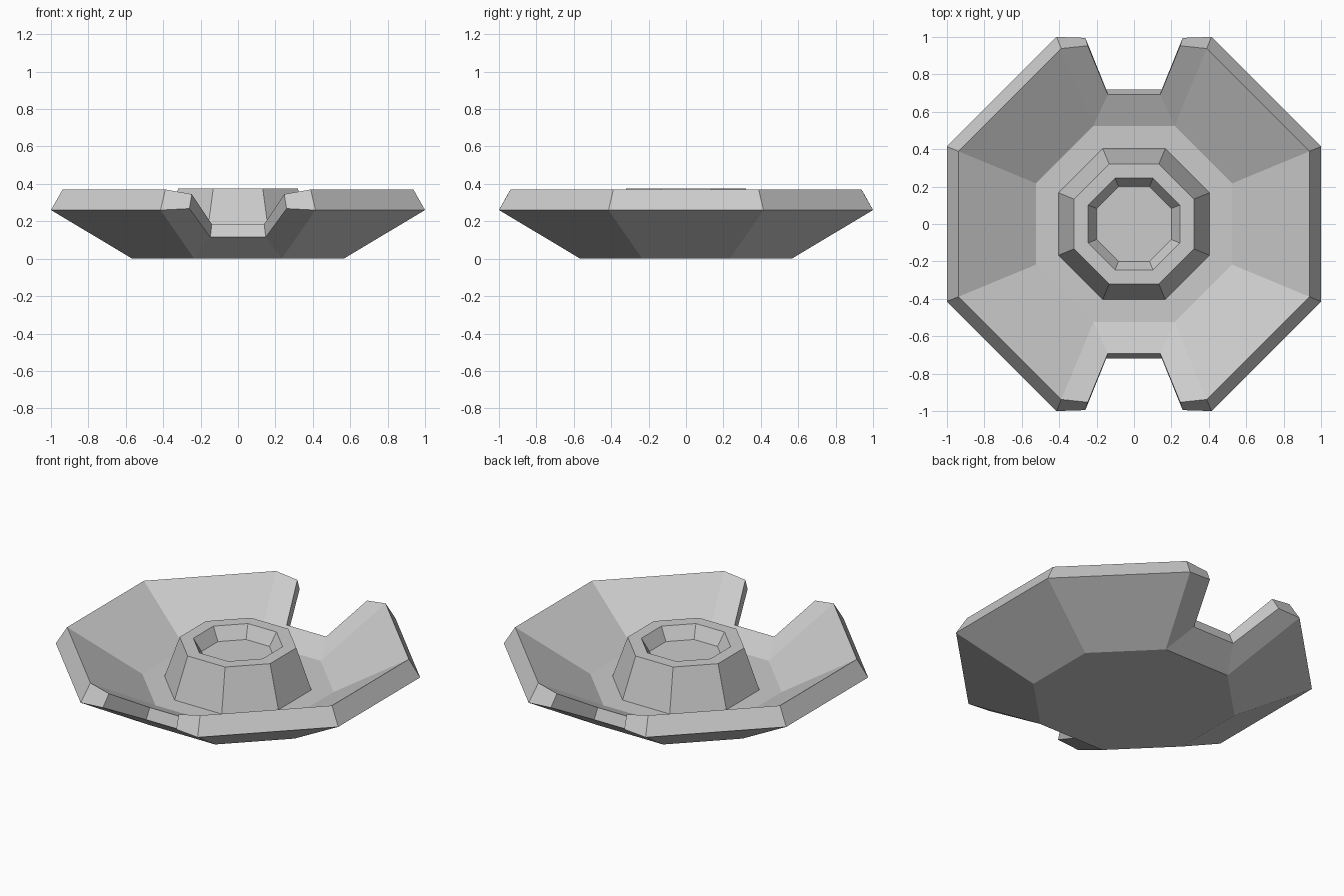
import bpy, bmesh, math
from mathutils import Matrix

if "Cube" in bpy.data.objects:
    bpy.data.objects.remove(bpy.data.objects["Cube"])


def octagon(apothem, z):
    """Eight corners, starting left of the front side, going counter-clockwise."""
    r = apothem / math.cos(math.pi / 8)
    angles = [math.radians(-112.5 + 45 * k) for k in range(8)]
    return [(r * math.cos(a), r * math.sin(a), z) for a in angles]


def finish(bm, name):
    bmesh.ops.recalc_face_normals(bm, faces=bm.faces)
    mesh = bpy.data.meshes.new(name)
    bm.to_mesh(mesh)
    bm.free()
    obj = bpy.data.objects.new(name, mesh)
    bpy.context.collection.objects.link(obj)
    return obj


def bridge(bm, a, b):
    for k in range(len(a)):
        j = (k + 1) % len(a)
        bm.faces.new((a[k], a[j], b[j], b[k]))


def shell(bm, floor, rim, notch):
    """Floor plus sloped sides; the front and back sides dip into a notch."""
    low = [bm.verts.new(p) for p in floor]
    top = [bm.verts.new(p) for p in rim]
    bm.faces.new(low)
    loop = []
    for k in range(8):
        j = (k + 1) % 8
        loop.append(top[k])
        if k % 4:
            bm.faces.new((low[k], low[j], top[j], top[k]))
            continue
        s = -1 if k == 0 else 1
        pts = [(x * s * m, y * s, z) for m, order in ((1, notch), (-1, notch[::-1]))
               for x, y, z in order]
        if k == 0:
            pts = [(x, y, z) for x, y, z in pts]
        n = [bm.verts.new(p) for p in pts]
        bm.faces.new((low[k], n[0 + 1], n[0], top[k]))
        bm.faces.new((low[k], low[j], n[2], n[1]))
        bm.faces.new((low[j], top[j], n[3], n[2]))
        loop += n
    return loop


# Octagonal tray with a notch at front and back
bm = bmesh.new()
outer = shell(bm, octagon(0.565, 0), octagon(1.0, 0.26),
              [(0.26, 0.995, 0.268), (0.148, 0.718, 0.115)])
inner = shell(bm, octagon(0.525, 0.115), octagon(0.938, 0.37),
              [(0.247, 0.953, 0.345), (0.14, 0.692, 0.185)])
bridge(bm, outer, inner)
finish(bm, "tray")

# Tapered centre pedestal with a shallow recess in its top
bm = bmesh.new()
profile = [(0.403, 0.115), (0.32, 0.375), (0.245, 0.375), (0.2, 0.295)]
rings = [[bm.verts.new(p) for p in octagon(a, z)] for a, z in profile]
for a, b in zip(rings, rings[1:]):
    bridge(bm, a, b)
bm.faces.new(rings[-1])
bm.faces.new(rings[0][::-1])
finish(bm, "centre_pedestal")
